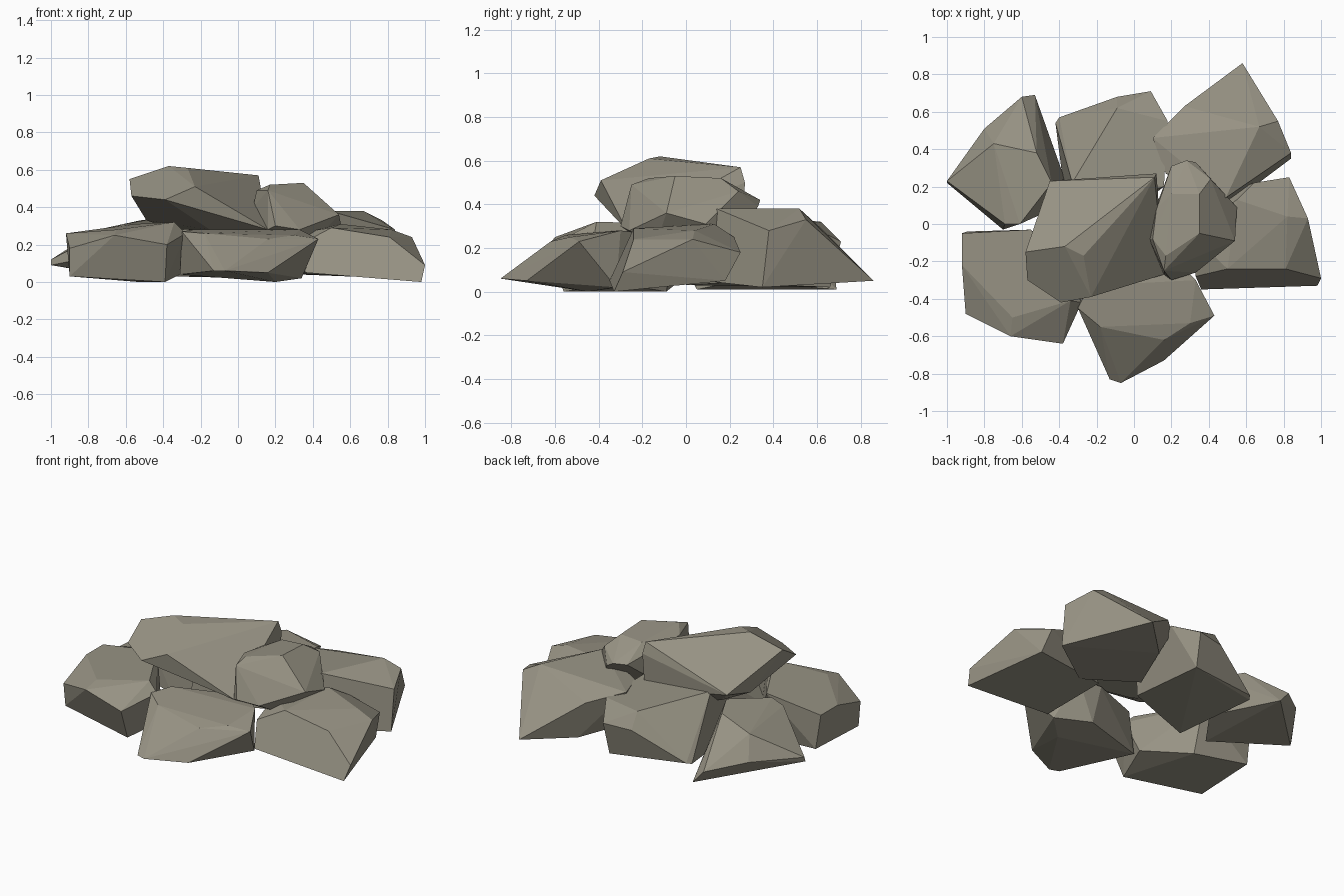
import bpy
import bmesh
import math
from mathutils import Vector

default_cube = bpy.data.objects.get("Cube")
if default_cube:
    bpy.data.objects.remove(default_cube, do_unlink=True)

# One warm grey stone colour for every rock
stone = bpy.data.materials.new("warm_grey_stone")
stone.use_nodes = True
stone_colour = (0.31, 0.29, 0.23, 1)
stone.diffuse_color = stone_colour
shader = next(n for n in stone.node_tree.nodes if n.type == "BSDF_PRINCIPLED")
shader.inputs["Base Color"].default_value = stone_colour
shader.inputs["Roughness"].default_value = 0.9

CENTIMETRE = 0.01


def rock(name, crown, foot):
    """Chisel a convex, flat-faced boulder around its crown and foot corners."""
    bm = bmesh.new()
    for corner in crown + foot:
        bm.verts.new(Vector(corner) * CENTIMETRE)
    hull = bmesh.ops.convex_hull(bm, input=bm.verts, use_existing_faces=False)
    leftovers = set(hull["geom_interior"]) | set(hull["geom_unused"])
    loose = [item for item in leftovers if isinstance(item, bmesh.types.BMVert)]
    bmesh.ops.delete(bm, geom=loose, context="VERTS")

    # Merge nearly coplanar triangles into broad chiselled facets
    bmesh.ops.dissolve_limit(bm, angle_limit=math.radians(5),
                             verts=bm.verts, edges=bm.edges)
    bmesh.ops.recalc_face_normals(bm, faces=bm.faces)

    mesh = bpy.data.meshes.new(name)
    bm.to_mesh(mesh)
    bm.free()
    mesh.materials.append(stone)
    boulder = bpy.data.objects.new(name, mesh)
    bpy.context.scene.collection.objects.link(boulder)
    return boulder


# Upper layer: a large slab with a smaller stone leaning beside it
rock("large_top_rock",
     crown=[(-37, -12, 62), (-27, -17, 61), (11, 25, 57), (-58, -15, 55),
            (-57, -30, 46), (-39, -42, 44), (-23, -39, 51)],
     foot=[(12, 27, 50), (-45, 23, 37), (16, -27, 28), (-15, -20, 28),
           (-49, 5, 33), (11, 26, 27), (-35, 15, 28)])

rock("small_top_rock",
     crown=[(35, 16, 52), (35, -5, 53), (20, 16, 51), (17, -17, 52),
            (16, -25, 49), (10, -8, 49), (12, 8, 48), (20, 31, 42),
            (28, 34, 42), (33, 33, 39), (41, 24, 46)],
     foot=[(54, -9, 36), (55, 9, 31), (20, -30, 30), (16, -27, 28),
           (33, -26, 28), (40, -14, 21), (8, -8, 40), (12, 10, 25),
           (41, 24, 26)])

# Lower ring, back half
rock("back_left_rock",
     crown=[(49, 14, 38), (67, 52, 38), (77, 55, 33), (84, 38, 28),
            (27, 63, 28), (10, 46, 33), (17, 27, 32)],
     foot=[(58, 86, 5), (84, 35, 2), (48, 8, 5), (18, 28, 5),
           (33, 62, 4)])

rock("back_middle_rock",
     crown=[(-9, 62, 32), (18, 55, 31), (-33, 22, 36), (16, 20, 33),
            (-31, 2, 26)],
     foot=[(-9, 68, 22), (9, 71, 23), (8, 66, 2), (-40, 57, 5),
           (-42, 54, 4), (11, 16, 4), (-35, 0, 3)])

rock("back_right_rock",
     crown=[(-75, 43, 28), (-52, 38, 33), (-44, 22, 34), (-61, 0, 31),
            (-69, 0, 28)],
     foot=[(-100, 23, 12), (-100, 22, 9), (-80, 51, 14), (-60, 68, 9),
           (-53, 69, 1), (-70, -3, 15), (-50, 5, 1), (-80, 18, 5),
           (-37, 24, 5)])

# Lower ring, front half
rock("side_left_rock",
     crown=[(50, -24, 29), (81, -24, 24), (93, 3, 24), (83, 25, 18),
            (64, 22, 25), (55, 13, 31), (82, 4, 28)],
     foot=[(100, -29, 9), (98, -33, 0), (36, -35, 5), (85, 18, 5),
           (35, 10, 6), (33, -28, 20), (30, -5, 26)])

rock("front_middle_rock",
     crown=[(-18, -55, 26), (-30, -45, 27), (-24, -33, 28), (8, -20, 27),
            (24, -21, 27), (33, -30, 28), (30, -53, 25), (43, -49, 23),
            (16, -62, 23)],
     foot=[(-13, -83, 6), (-7, -85, 6), (16, -73, 5), (34, -32, 2),
           (20, -45, 0), (12, -23, 3), (-31, -37, 4)])

rock("front_right_rock",
     crown=[(-92, -5, 26), (-92, -22, 26), (-90, -48, 18), (-65, -50, 28),
            (-66, -60, 25), (-34, -41, 32), (-28, -42, 26), (-38, -64, 20),
            (-55, -3, 31)],
     foot=[(-90, -46, 3), (-39, -56, 0), (-89, -4, 4), (-53, -9, 0),
           (-31, -32, 4)])
